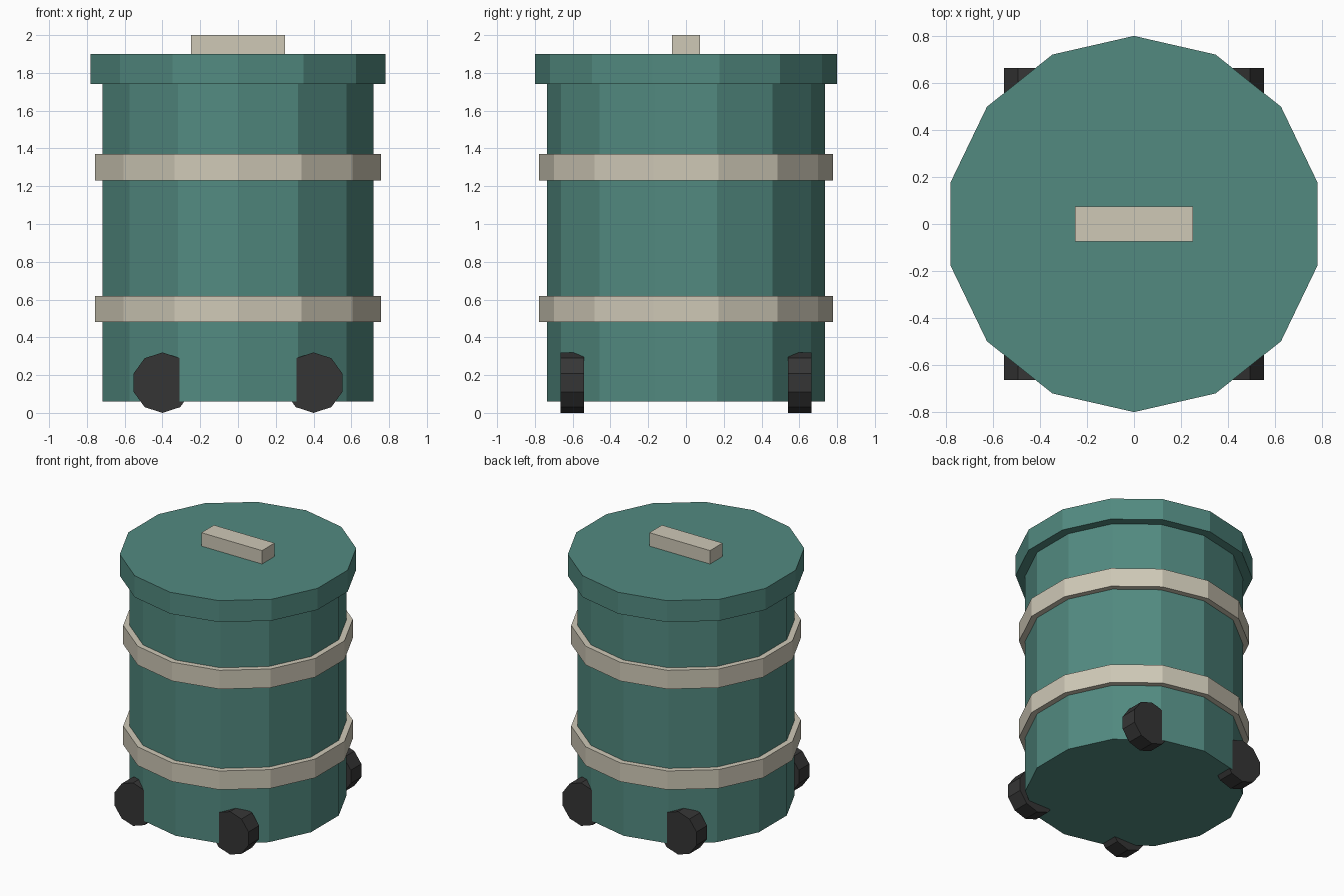
import bpy
from math import pi

if "Cube" in bpy.data.objects:
    bpy.data.objects.remove(bpy.data.objects["Cube"], do_unlink=True)


def material(name, rgb):
    m = bpy.data.materials.new(name)
    m.use_nodes = True
    m.diffuse_color = (*rgb, 1)
    m.node_tree.nodes["Principled BSDF"].inputs["Base Color"].default_value = (*rgb, 1)
    return m


teal = material("teal", (0.084, 0.254, 0.216))
beige = material("beige", (0.62, 0.58, 0.47))
black = material("black rubber", (0.036, 0.036, 0.036))


def finish(name, mat):
    ob = bpy.context.object
    ob.name = name
    ob.data.materials.append(mat)
    return ob


def drum(name, radius, bottom, top, mat):
    """Upright fourteen-sided cylinder with a corner on the y axis."""
    bpy.ops.mesh.primitive_cylinder_add(vertices=14, radius=radius, depth=top - bottom,
                                        location=(0, 0, (bottom + top) / 2))
    return finish(name, mat)


# Barrel, lid and hoops
drum("barrel_body", 0.735, 0.06, 1.75, teal)
drum("lid", 0.8, 1.74, 1.9, teal)
drum("lower_hoop", 0.777, 0.48, 0.62, beige)
drum("upper_hoop", 0.777, 1.23, 1.37, beige)

# Lid handle
bpy.ops.mesh.primitive_cube_add(size=1, location=(0, 0, 1.95))
handle = finish("lid_handle", beige)
handle.scale = (0.5, 0.148, 0.1)

# Four wheels turning about the y axis
for x, side in ((-0.4, "right"), (0.4, "left")):
    for y, end in ((-0.602, "front"), (0.602, "back")):
        bpy.ops.mesh.primitive_cylinder_add(vertices=10, radius=0.16, depth=0.125,
                                            location=(x, y, 0.16), rotation=(pi / 2, 0, 0))
        finish(f"{end}_{side}_wheel", black)
